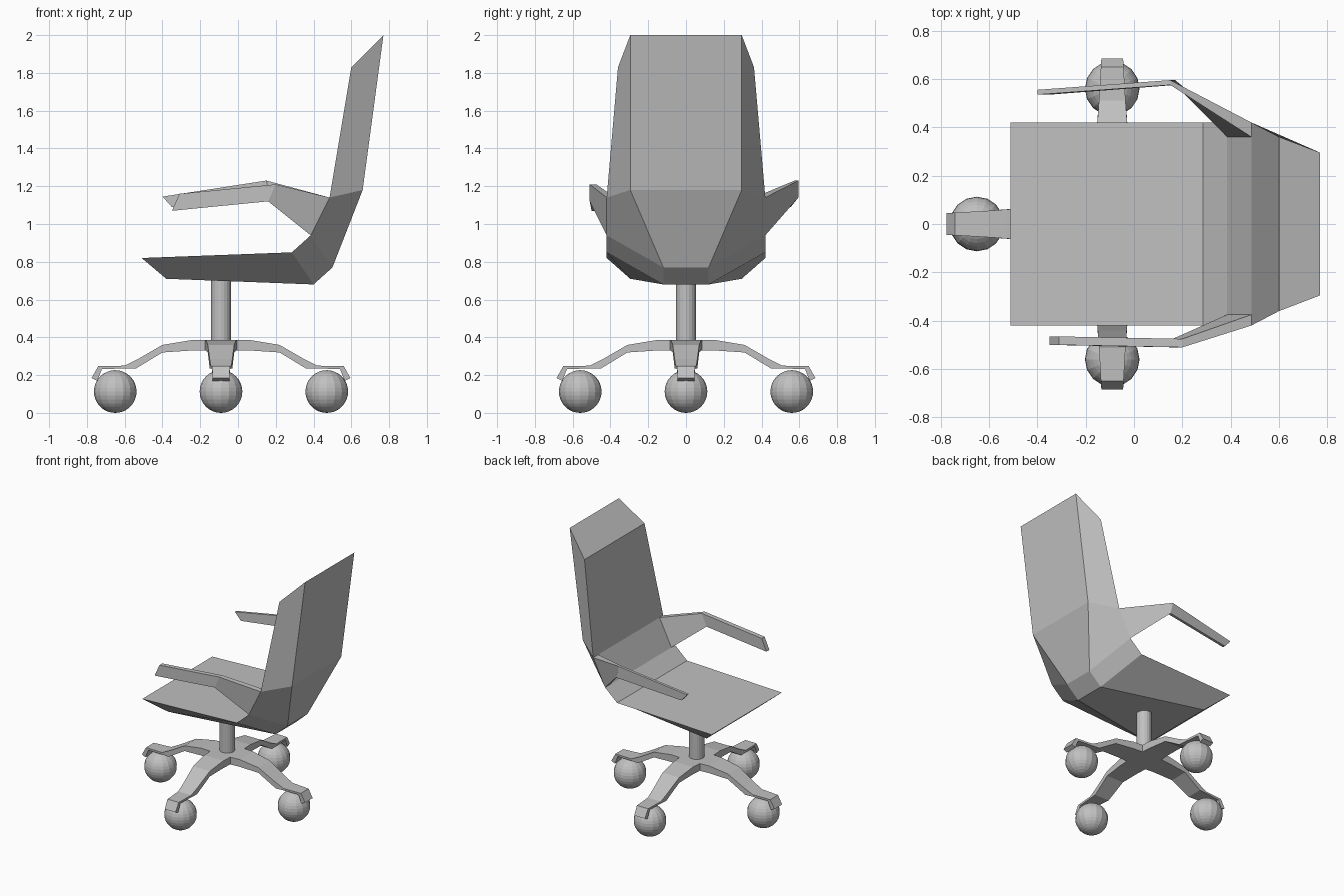
import bpy, bmesh, math
from mathutils import Matrix, Vector

if "Cube" in bpy.data.objects:
    bpy.data.objects.remove(bpy.data.objects["Cube"])

grey = bpy.data.materials.new("grey")
grey.diffuse_color = (0.53, 0.53, 0.53, 1)
grey.use_nodes = True
grey.node_tree.nodes["Principled BSDF"].inputs["Base Color"].default_value = grey.diffuse_color

CX = -0.09  # column and wheelbase centre


def finish(name, bm):
    bmesh.ops.recalc_face_normals(bm, faces=bm.faces)
    mesh = bpy.data.meshes.new(name)
    bm.to_mesh(mesh)
    bm.free()
    mesh.materials.append(grey)
    obj = bpy.data.objects.new(name, mesh)
    bpy.context.collection.objects.link(obj)
    return obj


def loft(bm, sections):
    """Skin a row of equal-sized loops and cap both ends."""
    rings = [[bm.verts.new(p) for p in s] for s in sections]
    for a, b in zip(rings, rings[1:]):
        n = len(a)
        for i in range(n):
            j = (i + 1) % n
            bm.faces.new((a[i], a[j], b[j], b[i]))
    bm.faces.new(rings[0])
    bm.faces.new(rings[-1])


# Seat and backrest: inner (x, z, half width) paired with outer (x, z, half width)
shell = [
    ((-0.51, 0.82, 0.42), (-0.38, 0.71, 0.295)),
    ((0.285, 0.85, 0.42), (0.40, 0.68, 0.12)),
    ((0.385, 0.94, 0.42), (0.50, 0.77, 0.12)),
    ((0.485, 1.14, 0.42), (0.66, 1.18, 0.295)),
    ((0.60, 1.83, 0.36), (0.77, 2.00, 0.295)),
]
bm = bmesh.new()
loft(bm, [[(i[0], -i[2], i[1]), (i[0], i[2], i[1]),
           (o[0], o[2], o[1]), (o[0], -o[2], o[1])] for i, o in shell])
finish("seat_and_back", bm)


# Armrests: top (x, z), bottom (x, z), inner y, outer y from tip to base
def armrest(name, stations):
    bm = bmesh.new()
    loft(bm, [[(t[0], yi, t[1]), (t[0], yo, t[1]),
               (b[0], yo, b[1]), (b[0], yi, b[1])] for t, b, yi, yo in stations])
    finish(name, bm)


armrest("right_armrest", [
    ((-0.31, 1.16), (-0.35, 1.07), -0.465, -0.50),
    ((0.20, 1.21), (0.16, 1.12), -0.475, -0.51),
    ((0.485, 1.14), (0.385, 0.94), -0.375, -0.42)])
armrest("left_armrest", [
    ((-0.40, 1.145), (-0.35, 1.09), 0.535, 0.555),
    ((0.15, 1.23), (0.17, 1.14), 0.575, 0.595),
    ((0.485, 1.14), (0.385, 0.94), 0.36, 0.42)])

# Column
bm = bmesh.new()
bmesh.ops.create_cone(bm, cap_ends=True, segments=20, radius1=0.053, radius2=0.053,
                      depth=0.37, matrix=Matrix.Translation((CX, 0, 0.53)))
finish("column", bm)

# Arched legs: top (r, z), bottom (r, z), half width
leg = [
    ((0.085, 0.385), (0.085, 0.33), 0.085),
    ((0.16, 0.385), (0.16, 0.33), 0.08),
    ((0.31, 0.36), (0.31, 0.32), 0.07),
    ((0.44, 0.285), (0.45, 0.235), 0.06),
    ((0.51, 0.25), (0.51, 0.235), 0.055),
    ((0.65, 0.247), (0.63, 0.232), 0.047),
    ((0.685, 0.185), (0.655, 0.17), 0.045),
]
bm = bmesh.new()
bmesh.ops.create_cube(bm, size=1, matrix=Matrix.Translation((CX, 0, 0.3575))
                      @ Matrix.Diagonal((0.17, 0.17, 0.055, 1)))
for k in range(4):
    turn = Matrix.Translation((CX, 0, 0)) @ Matrix.Rotation(k * math.pi / 2, 4, 'Z')
    loft(bm, [[turn @ Vector(p) for p in ((t[0], -w, t[1]), (t[0], w, t[1]),
                                          (b[0], w, b[1]), (b[0], -w, b[1]))]
              for t, b, w in leg])
finish("leg_base", bm)

# Ball casters
for k, side in enumerate(("back", "left", "front", "right")):
    a = k * math.pi / 2
    bm = bmesh.new()
    bmesh.ops.create_uvsphere(
        bm, u_segments=16, v_segments=16, radius=0.113,
        matrix=Matrix.Translation((CX + 0.56 * math.cos(a), 0.56 * math.sin(a), 0.113)))
    finish(side + "_ball_caster", bm)
